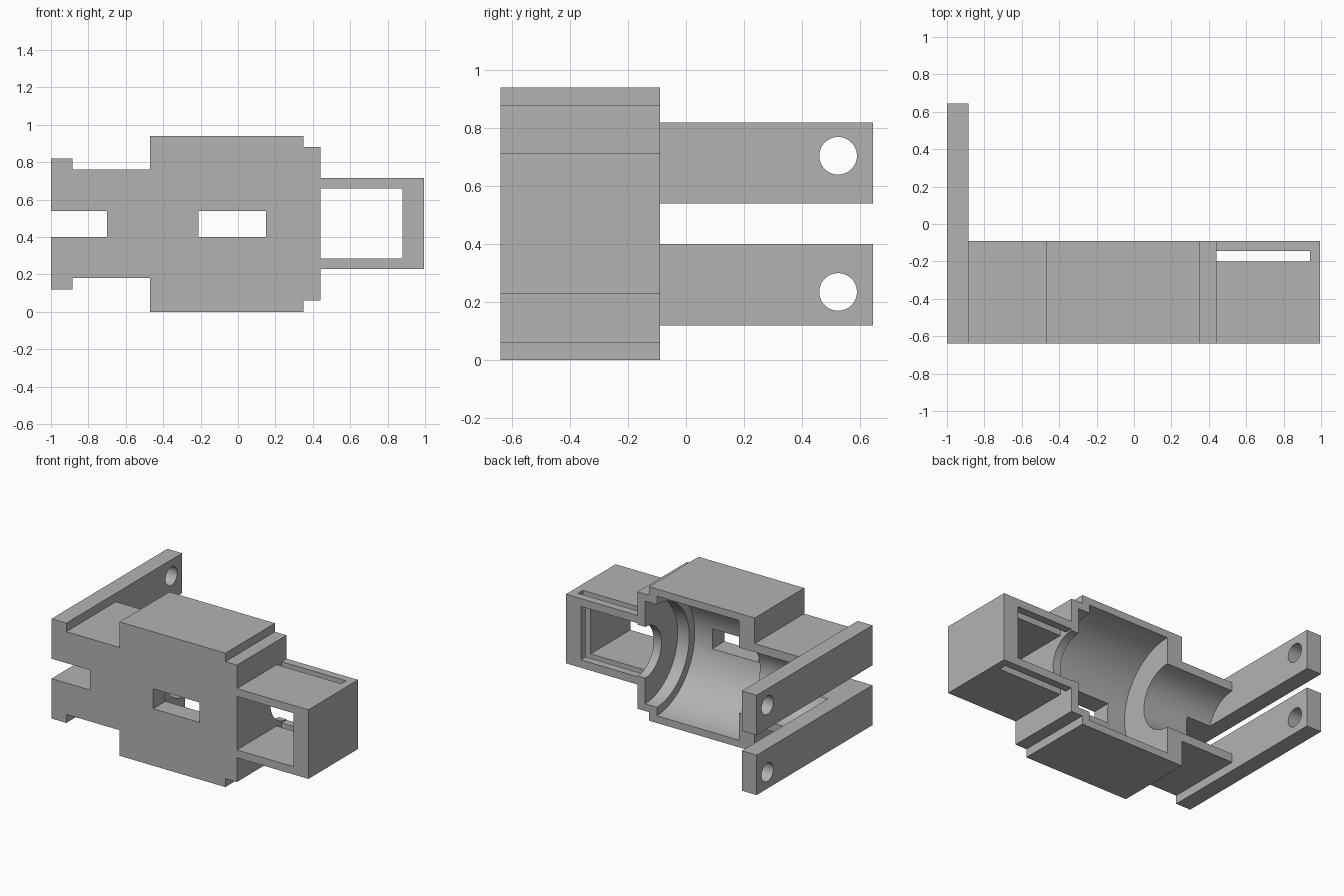
import bpy, bmesh, math
from mathutils import Vector

cube = bpy.data.objects.get("Cube")
if cube:
    bpy.data.objects.remove(cube, do_unlink=True)

grey = bpy.data.materials.new("plain grey")
grey.use_nodes = True
COLOUR = (0.45, 0.45, 0.45, 1)
grey.diffuse_color = COLOUR
grey.node_tree.nodes["Principled BSDF"].inputs["Base Color"].default_value = COLOUR

FRONT, BACK, MID = -0.64, -0.09, 0.47


def finish(name, bm):
    bmesh.ops.recalc_face_normals(bm, faces=bm.faces)
    mesh = bpy.data.meshes.new(name)
    bm.to_mesh(mesh)
    bm.free()
    mesh.materials.append(grey)
    obj = bpy.data.objects.new(name, mesh)
    bpy.context.collection.objects.link(obj)
    return obj


def extrude_y(name, profile, y0, y1):
    """Solid from an x-z outline, running from y0 to y1."""
    bm = bmesh.new()
    face = bm.faces.new([bm.verts.new((x, y0, z)) for x, z in profile])
    out = bmesh.ops.extrude_face_region(bm, geom=[face])["geom"]
    moved = [v for v in out if isinstance(v, bmesh.types.BMVert)]
    bmesh.ops.translate(bm, verts=moved, vec=(0, y1 - y0, 0))
    return finish(name, bm)


def box(name, x0, x1, y0, y1, z0, z1):
    return extrude_y(name, [(x0, z0), (x1, z0), (x1, z1), (x0, z1)], y0, y1)


def lathe_x(name, profile, y, z, steps=72):
    """Solid of revolution about an axis along x; profile is (x, radius)."""
    bm = bmesh.new()
    verts = [bm.verts.new((x, y, z + r)) for x, r in profile]
    edges = [bm.edges.new(pair) for pair in zip(verts, verts[1:])]
    bmesh.ops.spin(bm, geom=verts + edges, cent=(0, y, z), axis=(1, 0, 0),
                   angle=math.tau, steps=steps)
    bmesh.ops.remove_doubles(bm, verts=bm.verts, dist=0.0001)
    return finish(name, bm)


def cut(obj, *cutters):
    """Subtract the cutters, apply the result and remove them."""
    for cutter in cutters:
        cutter.hide_render = True
        mod = obj.modifiers.new("cut", 'BOOLEAN')
        mod.operation, mod.solver, mod.object = 'DIFFERENCE', 'EXACT', cutter
        bpy.context.view_layer.objects.active = obj
        bpy.ops.object.modifier_apply(modifier=mod.name)
        bpy.data.objects.remove(cutter, do_unlink=True)


def smooth(obj):
    bpy.ops.object.select_all(action='DESELECT')
    obj.select_set(True)
    bpy.context.view_layer.objects.active = obj
    bpy.ops.object.shade_smooth_by_angle(angle=math.radians(30))


# Housing: stepped outline mirrored about its middle height
upper = [(-0.89, 0.29), (-0.47, 0.29), (-0.47, 0.47),
         (0.35, 0.47), (0.35, 0.41), (0.44, 0.41)]
outline = [(x, MID + h) for x, h in upper] + [(x, MID - h) for x, h in reversed(upper)]
housing = extrude_y("housing", outline, FRONT, BACK)

# Stepped half-round bore, front window and neck slot
bore = [(-0.89, 0), (-0.89, 0.23), (-0.35, 0.23), (-0.35, 0.42), (0.29, 0.42),
        (0.29, 0.36), (0.38, 0.36), (0.38, 0.18), (0.5, 0.18), (0.5, 0)]
cut(housing,
    lathe_x("bore_cutter", bore, BACK, MID),
    box("window_cutter", -0.21, 0.15, -0.8, -0.2, 0.4, 0.54),
    box("slot_cutter", -1.1, -0.7, -0.8, 0.1, 0.4, 0.54))
smooth(housing)

# End frame: open front to back, with a thin slot across it
frame = extrude_y("end_frame", [
    (0.44, 0.23), (0.995, 0.23), (0.995, 0.715), (0.44, 0.715),
    (0.44, 0.66), (0.88, 0.66), (0.88, 0.285), (0.44, 0.285)], FRONT, BACK)
cut(frame, box("frame_slot_cutter", 0.44, 0.94, -0.2, -0.145, 0.1, 0.9))

# Two mounting arms, each with a round hole near the tip
for name, low in (("lower_arm", 0.12), ("upper_arm", 0.54)):
    arm = box(name, -1, -0.885, FRONT, 0.645, low, low + 0.28)
    hole_z = MID + math.copysign(0.235, low - 0.3)
    cut(arm, lathe_x("hole_cutter", [(-1.1, 0), (-1.1, 0.065), (-0.8, 0.065), (-0.8, 0)],
                     0.525, hole_z, 40))
    smooth(arm)
